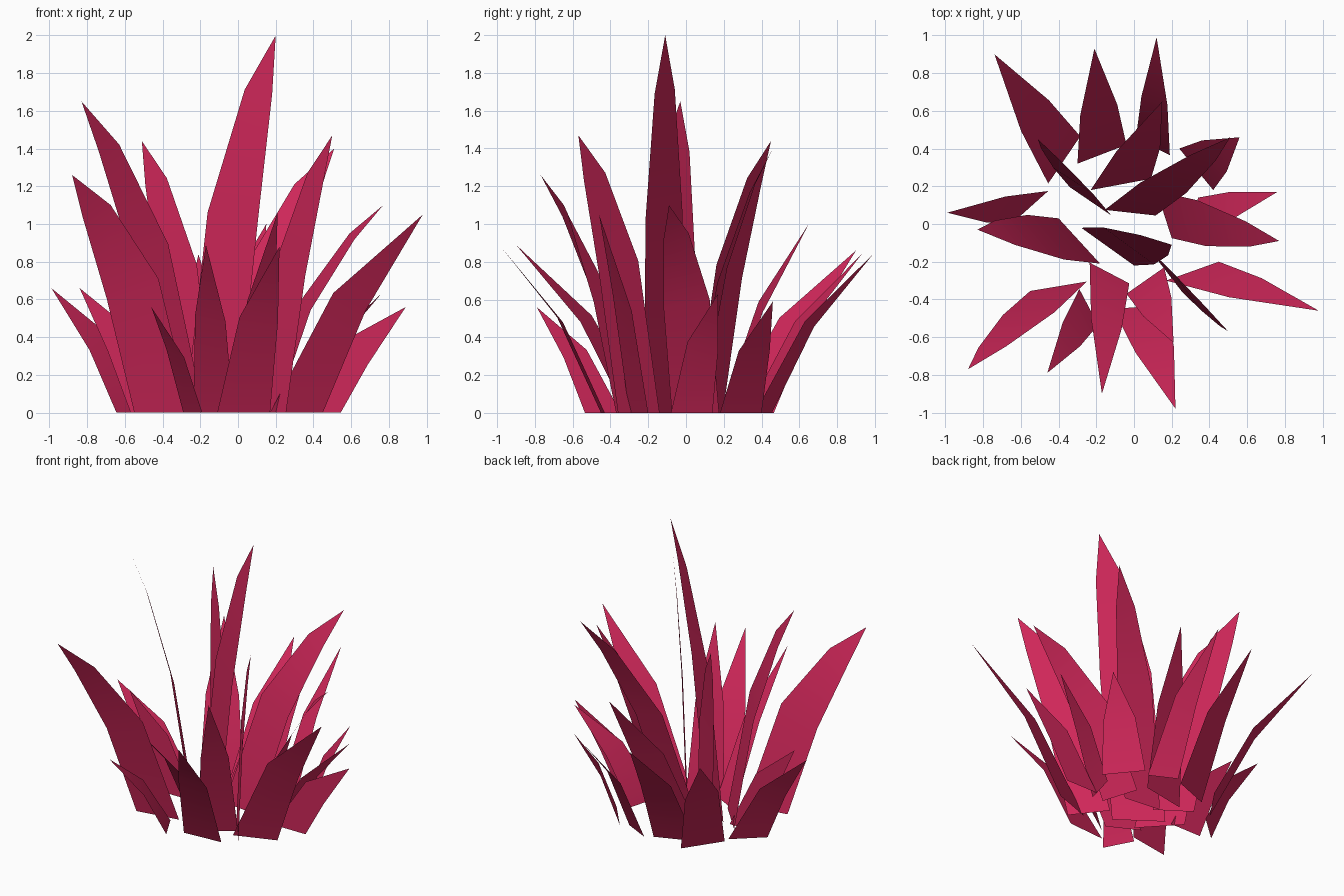
import bpy
from mathutils import Vector

mat = bpy.data.materials.new("crimson_leaf")
mat.diffuse_color = (0.62, 0.02, 0.1, 1)

# Each leaf: base centre x, y / base edge x, y / tip x, y, z
TALL = [
    (-0.14, -0.12, 0.28, -0.20, 0.20, -0.11, 2.00),
    (-0.29, -0.09, 0.22, -0.24, -0.83, -0.03, 1.65),
    (0.17, -0.25, 0.17, -0.22, 0.50, -0.57, 1.47),
    (-0.23, 0.12, 0.22, -0.15, -0.51, 0.45, 1.44),
    (-0.02, 0.06, 0.27, -0.03, 0.51, 0.46, 1.40),
    (-0.40, -0.33, 0.30, 0.05, -0.88, -0.77, 1.26),
    (0.16, 0.05, 0.08, -0.25, 0.77, -0.09, 1.10),
]
SHORT = [
    (0.31, -0.25, 0.28, 0.10, 0.98, -0.46, 1.05),
    (0.06, -0.30, 0.20, 0.14, 0.21, -0.63, 1.06),
    (-0.07, 0.21, 0.32, 0.06, 0.15, 0.65, 1.00),
    (0.03, -0.44, 0.28, 0.02, 0.22, -0.98, 0.88),
    (-0.13, -0.26, 0.21, -0.11, -0.17, -0.90, 0.89),
    (-0.24, -0.44, 0.10, -0.19, -0.46, -0.79, 0.56),
    (-0.55, 0.09, 0.19, 0.17, -0.99, 0.06, 0.66),
    (-0.45, -0.02, 0.24, 0.00, -0.84, -0.02, 0.66),
    (0.42, -0.02, 0.25, 0.00, 0.89, -0.02, 0.56),
    (0.31, 0.03, 0.06, 0.22, 0.76, 0.17, 0.63),
    (0.33, 0.29, 0.18, -0.22, 0.56, 0.46, 0.59),
    (0.10, 0.41, 0.18, -0.09, 0.12, 0.99, 0.84),
    (-0.17, 0.37, 0.26, 0.10, -0.21, 0.93, 0.84),
    (-0.37, 0.34, 0.17, 0.25, -0.74, 0.90, 0.86),
]
# Cross sections along a leaf: reach outward, rise, width
TALL_SECTIONS = [(0.33, 0.52, 0.97), (0.73, 0.85, 0.53)]
SHORT_SECTIONS = [(0.42, 0.56, 0.74)]


def leaf(name, row, sections):
    """Thin bent blade: flat cut on the ground, square to its growth above it."""
    bx, by, ex, ey, tx, ty, tz = row
    base, edge, tip = Vector((bx, by, 0)), Vector((ex, ey, 0)), Vector((tx, ty, tz))
    grow = (tip - base).normalized()
    across = (edge - grow * edge.dot(grow)).normalized() * edge.length
    verts = [base - edge / 2, base + edge / 2]
    faces = []
    for reach, rise, width in sections:
        c = base.lerp(tip, reach)
        c.z = tz * rise
        n = len(verts)
        verts += [c - across * width / 2, c + across * width / 2]
        faces.append((n - 2, n - 1, n + 1, n))
    n = len(verts)
    verts.append(tip)
    faces.append((n - 2, n - 1, n))
    me = bpy.data.meshes.new(name)
    me.from_pydata(verts, [], faces)
    me.materials.append(mat)
    me.shade_smooth()
    bpy.context.collection.objects.link(bpy.data.objects.new(name, me))


# Tall inner leaves
for i, row in enumerate(TALL, 1):
    leaf(f"tall_leaf_{i}", row, TALL_SECTIONS)
# Short outer leaves
for i, row in enumerate(SHORT, 1):
    leaf(f"short_leaf_{i}", row, SHORT_SECTIONS)
